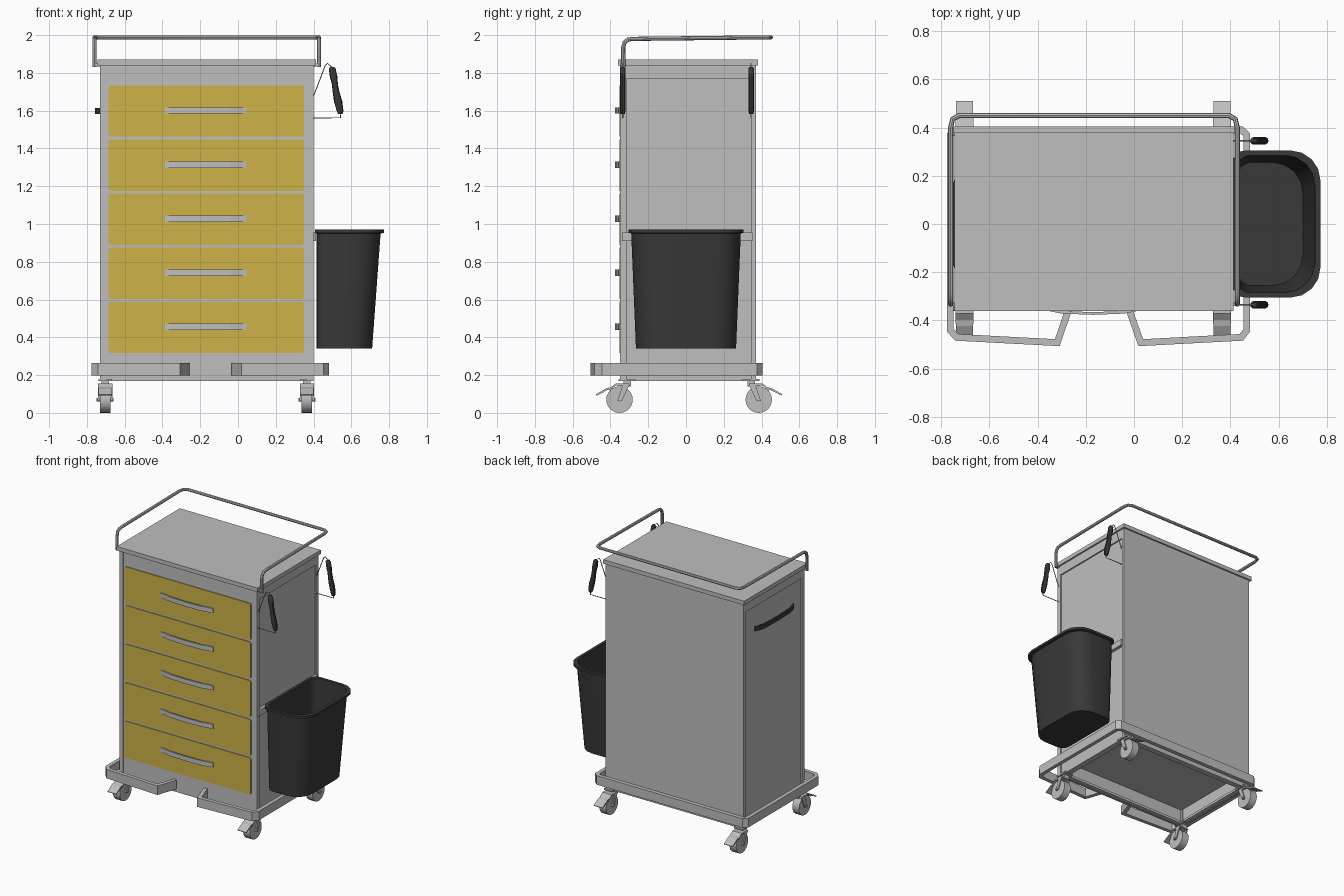
import bpy, bmesh, math
from mathutils import Vector

if "Cube" in bpy.data.objects:
    bpy.data.objects.remove(bpy.data.objects["Cube"])


def material(name, rgb):
    m = bpy.data.materials.new(name)
    m.diffuse_color = (*rgb, 1)
    m.use_nodes = True
    m.node_tree.nodes["Principled BSDF"].inputs["Base Color"].default_value = m.diffuse_color
    return m


GREY = material("light grey", (0.52, 0.52, 0.52))
YELLOW = material("drawer yellow", (0.62, 0.45, 0.065))
BLACK = material("charcoal", (0.04, 0.04, 0.04))


def finish(name, bm, mat, smooth=False):
    bmesh.ops.recalc_face_normals(bm, faces=bm.faces)
    me = bpy.data.meshes.new(name)
    bm.to_mesh(me)
    bm.free()
    me.materials.append(mat)
    ob = bpy.data.objects.new(name, me)
    bpy.context.collection.objects.link(ob)
    if smooth:
        smooth_object(ob)
    return ob


def smooth_object(ob):
    bpy.ops.object.select_all(action='DESELECT')
    ob.select_set(True)
    bpy.context.view_layer.objects.active = ob
    bpy.ops.object.shade_smooth_by_angle(angle=math.radians(35))


def loft(name, rings, mat, closed=False, smooth=False):
    """Skin equal-length rings; cap the ends, or join last to first."""
    bm = bmesh.new()
    rows = [[bm.verts.new(p) for p in r] for r in rings]
    pairs = list(zip(rows, rows[1:])) + ([(rows[-1], rows[0])] if closed else [])
    for a, b in pairs:
        for i in range(len(a)):
            j = (i + 1) % len(a)
            bm.faces.new((a[i], a[j], b[j], b[i]))
    if not closed:
        bm.faces.new(rows[0])
        bm.faces.new(rows[-1])
    return finish(name, bm, mat, smooth)


def box(name, x, y, z, mat=GREY):
    ring = lambda h: [(x[0], y[0], h), (x[1], y[0], h), (x[1], y[1], h), (x[0], y[1], h)]
    return loft(name, [ring(z[0]), ring(z[1])], mat)


def ribbon(name, pts, width, lo, hi, mat=GREY):
    """Upright strip of constant width along a plan path, with mitred bends."""
    p = [Vector(q) for q in pts]
    rings = []
    for i, c in enumerate(p):
        d1 = (c - p[i - 1]).normalized() if i else (p[1] - c).normalized()
        d2 = (p[i + 1] - c).normalized() if i < len(p) - 1 else d1
        n1, n2 = Vector((-d1.y, d1.x)), Vector((-d2.y, d2.x))
        m = (n1 + n2).normalized()
        m *= width / 2 / max(m.dot(n1), 0.4)
        a, b = c + m, c - m
        rings.append([(a.x, a.y, lo), (a.x, a.y, hi), (b.x, b.y, hi), (b.x, b.y, lo)])
    return loft(name, rings, mat)


def tube(name, pts, radius, mat=GREY, res=2):
    cu = bpy.data.curves.new(name, 'CURVE')
    cu.dimensions = '3D'
    cu.bevel_depth, cu.bevel_resolution, cu.use_fill_caps = radius, res, True
    sp = cu.splines.new('POLY')
    sp.points.add(len(pts) - 1)
    for q, c in zip(sp.points, pts):
        q.co = (*c, 1)
    cu.materials.append(mat)
    ob = bpy.data.objects.new(name, cu)
    bpy.context.collection.objects.link(ob)
    bpy.ops.object.select_all(action='DESELECT')
    ob.select_set(True)
    bpy.context.view_layer.objects.active = ob
    bpy.ops.object.convert(target='MESH')
    smooth_object(bpy.context.object)


def rounded(x0, x1, y0, y1, r_left, r_right, n=5):
    """Rounded rectangle with separate radii on the left and right corners."""
    out = []
    corners = [(x1, y1, r_right, 0), (x0, y1, r_left, 90), (x0, y0, r_left, 180), (x1, y0, r_right, 270)]
    for cx, cy, r, a0 in corners:
        ox = cx - r if cx == x1 else cx + r
        oy = cy - r if cy == y1 else cy + r
        for k in range(n):
            a = math.radians(a0 + 90 * k / (n - 1))
            out.append((ox + r * math.cos(a), oy + r * math.sin(a)))
    return out


# Cabinet: core, corner posts, top rails, worktop
XL, XR, YF, YB = -0.73, 0.40, -0.35, 0.37
box("cabinet_body", (XL + 0.01, XR - 0.01), (YF + 0.006, YB), (0.30, 1.84))
for x0, x1 in ((XL, XL + 0.03), (XR - 0.035, XR)):
    box("front_post", (x0, x1), (YF, YF + 0.035), (0.17, 1.84))
    box("rear_post", (x0, x1), (YB - 0.025, YB + 0.001), (0.17, 1.84))
    box("side_top_rail", (x0, x1), (YF + 0.035, YB - 0.025), (1.77, 1.84))
box("worktop", (-0.745, 0.412), (-0.36, 0.382), (1.84, 1.87))

# Hollow base with an inward flange
for nm, x, y in (("front", (XL + .01, XR - .01), (YF + .006, YF + .02)),
                 ("back", (XL + .01, XR - .01), (YB - .014, YB)),
                 ("left", (XL + .01, XL + .024), (YF + .02, YB - .014)),
                 ("right", (XR - .024, XR - .01), (YF + .02, YB - .014))):
    box("base_wall_" + nm, x, y, (0.17, 0.30))
for y in ((YF + .02, YF + .05), (YB - .045, YB - .014)):
    box("base_flange", (XL + .024, XR - .024), y, (0.172, 0.19))
for x in ((XL + .024, XL + .055), (XR - .055, XR - .024)):
    box("base_flange", x, (YF + .05, YB - .045), (0.172, 0.19))

# Drawers with bowed pulls
for i in range(5):
    zc = 0.452 + i * 0.2865
    outline = rounded(-0.685, 0.35, zc - 0.136, zc + 0.136, 0.012, 0.012, 3)
    loft("drawer_front", [[(x, y, z) for x, z in outline] for y in (YF + 0.008, YF - 0.001)], YELLOW)
    ribbon("drawer_pull", [(-0.385, -0.352), (-0.36, -0.354), (-0.30, -0.366), (-0.17, -0.371),
                           (-0.04, -0.366), (0.02, -0.354), (0.045, -0.352)], 0.011, zc - 0.017 + .003, zc + 0.02)

# Bumper bar, open at the front centre
ribbon("bumper", [(-0.27, -0.35), (-0.318, -0.492), (-0.735, -0.47), (-0.762, -0.44), (-0.762, 0.37),
                  (-0.74, 0.39), (0.445, 0.39), (0.468, 0.37), (0.468, -0.44), (0.445, -0.47),
                  (0.028, -0.492), (-0.022, -0.35)], 0.028, 0.198, 0.265)

# Guard rail around the worktop
rl, rr, zt = -0.76, 0.428, 1.988
side = [(-0.332, 1.83), (-0.332, 1.935), (-0.325, 1.962), (-0.308, 1.976), (-0.28, 1.98), (0.40, zt)]
tube("guard_rail", [(rl, y, z) for y, z in side] + [(rl + .008, .435, zt), (rl + .035, .45, zt),
     (rr - .035, .45, zt), (rr - .008, .435, zt)] + [(rr, y, z) for y, z in reversed(side)], 0.011)
for x in ((rl, XL), (XR, rr)):
    box("rail_mount", x, (-0.34, -0.325), (1.835, 1.85))

# Casters, wheels trailing outward, with brake pedals
for x in (-0.703, 0.365):
    for s, hub in ((-1, -0.352), (1, 0.385)):
        bm = bmesh.new()
        bmesh.ops.create_cone(bm, cap_ends=True, segments=24, radius1=0.07, radius2=0.07, depth=0.055)
        for v in bm.verts:
            v.co = (x + v.co.z, hub + v.co.x, 0.07 + v.co.y)
        finish("caster_wheel", bm, GREY, True)
        stem = hub - s * 0.04
        box("caster_stem", (x - .02, x + .02), (stem - .02, stem + .02), (0.14, 0.185))
        box("caster_plate", (x - .035, x + .035), (stem - .045, stem + .045), (0.168, 0.18))
        # Fork arms and bridge
        arm = [(stem - s * .012, 0.15), (stem + s * .022, 0.15), (hub + s * .012, 0.062), (hub - s * .012, 0.062)]
        for side_x in (-1, 1):
            a, b = x + side_x * 0.030, x + side_x * 0.038
            loft("caster_fork", [[(q, y, z) for y, z in arm] for q in (a, b)], GREY)
        cover = [(stem - s * .015, .142), (stem - s * .01, .155), (hub + s * .02, .155), (hub + s * .06, .125),
                 (hub + s * .055, .118), (hub + s * .02, .144)]
        loft("caster_cover", [[(q, y, z) for y, z in cover] for q in (x - .038, x + .038)], GREY)
        pedal = [(hub + s * .045, .136), (hub + s * .07, .13), (hub + s * .125, .098), (hub + s * .12, .092),
                 (hub + s * .065, .12), (hub + s * .045, .126)]
        loft("brake_pedal", [[(q, y, z) for y, z in pedal] for q in (x - .036, x + .036)], GREY)
        tube("caster_axle", [(x - .045, hub, .07), (x + .045, hub, .07)], 0.009)

# Waste bin and its hanging bracket
bin_sections = [(0.415, 0.71, 0.265, 0.34), (0.415, 0.755, 0.29, 0.95), (0.408, 0.773, 0.305, 0.953),
                (0.408, 0.773, 0.305, 0.97), (0.428, 0.75, 0.285, 0.97), (0.430, 0.70, 0.255, 0.352)]
loft("waste_bin", [[(x, y, z) for x, y in rounded(a, b, -h, h, 0.055, 0.125)]
                   for a, b, h, z in bin_sections], BLACK, smooth=True)
box("bin_bracket", (XR - .012, XR + .012), (-0.34, 0.352), (0.91, 0.955))

# Two hanging grips on wire hooks, right side
grip = [(1.832, .500, .010), (1.822, .499, .018), (1.78, .506, .020), (1.74, .513, .016), (1.70, .519, .018),
        (1.65, .530, .022), (1.60, .540, .018), (1.582, .542, .012)]
for y in (-0.335, 0.345):
    rings = [[(c + w * math.cos(a), y + min(1, w / .017) * .016 * math.sin(a), z)
              for a in [k * math.tau / 10 for k in range(10)]] for z, c, w in grip]
    loft("hanging_grip", rings, BLACK, smooth=True)
    tube("grip_wire_top", [(.39, y, 1.67), (.405, y, 1.69), (.462, y, 1.84), (.474, y, 1.85), (.50, y, 1.828)], .003, res=1)
    tube("grip_wire_bottom", [(.39, y, 1.562), (.542, y, 1.562), (.545, y, 1.59)], .003, res=1)

# Push handle, left side
ribbon("push_handle", [(-0.722, 0.225), (-0.735, 0.20), (-0.747, 0.15), (-0.75, 0.0), (-0.747, -0.15),
                       (-0.735, -0.20), (-0.722, -0.225)], 0.012, 1.583, 1.615, BLACK)
